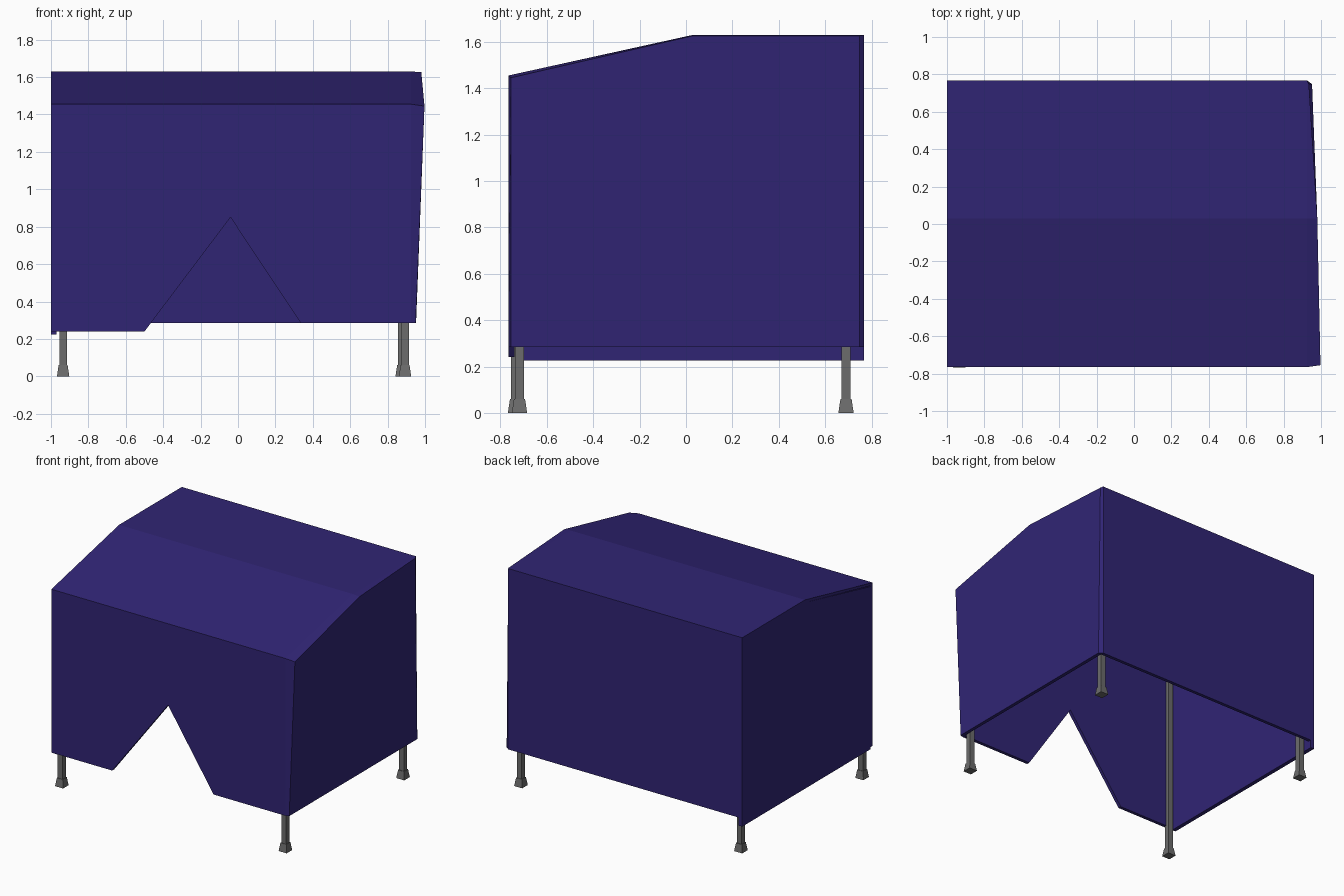
import bpy, bmesh

cube = bpy.data.objects.get("Cube")
if cube:
    bpy.data.objects.remove(cube)


def material(name, rgb):
    m = bpy.data.materials.new(name)
    m.use_nodes = True
    m.diffuse_color = (*rgb, 1)
    m.node_tree.nodes["Principled BSDF"].inputs["Base Color"].default_value = (*rgb, 1)
    return m


FABRIC = material("indigo fabric", (0.030, 0.018, 0.175))
METAL = material("grey metal", (0.15, 0.15, 0.15))


def loft(name, rings, mat):
    """Join matching rings of points into a closed solid."""
    bm = bmesh.new()
    loops = [[bm.verts.new(p) for p in ring] for ring in rings]
    n = len(loops[0])
    for a, b in zip(loops, loops[1:]):
        for i in range(n):
            j = (i + 1) % n
            bm.faces.new((a[i], a[j], b[j], b[i]))
    bm.faces.new(loops[0])
    bm.faces.new(loops[-1])
    bmesh.ops.recalc_face_normals(bm, faces=bm.faces)
    mesh = bpy.data.meshes.new(name)
    bm.to_mesh(mesh)
    bm.free()
    mesh.materials.append(mat)
    obj = bpy.data.objects.new(name, mesh)
    bpy.context.collection.objects.link(obj)
    return obj


def slab_y(name, outline, y0, y1):
    loft(name, [[(x, y, z) for x, z in outline] for y in (y0, y1)], FABRIC)


def slab_x(name, outline, x0, x1):
    loft(name, [[(x, y, z) for y, z in outline] for x in (x0, x1)], FABRIC)


LEFT, SEAM = -1.0, 0.925
FRONT, RIDGE, BACK = -0.765, 0.03, 0.768
EAVE, TOP, SKIN = 1.455, 1.63, 0.02

# Front panel with the pointed opening
slab_y("front_panel", [(LEFT, 0.24), (-0.5, 0.24), (-0.04, 0.85), (0.335, 0.285),
                       (SEAM, 0.285), (SEAM, EAVE), (LEFT, EAVE)], FRONT, FRONT + 0.025)

# Back panel
slab_y("back_panel", [(LEFT + 0.03, 0.285), (SEAM, 0.285), (SEAM, TOP - SKIN),
                      (LEFT + 0.03, TOP - SKIN)], BACK - 0.025, BACK)

# Straight side panel
slab_x("straight_side_panel", [(FRONT + 0.025, 0.225), (BACK, 0.225), (BACK, TOP - SKIN),
                               (RIDGE, TOP - SKIN), (FRONT + 0.025, EAVE - SKIN)],
       LEFT, LEFT + 0.03)

# Roof with a flat back half and a sloping front half
slab_x("roof", [(FRONT, EAVE), (RIDGE, TOP), (BACK, TOP), (BACK, TOP - SKIN),
                (RIDGE, TOP - SKIN), (FRONT, EAVE - SKIN)], LEFT, SEAM)

# Bulging side panel, with its outer skin pulled out unevenly
inner = [(FRONT, 0.285), (FRONT, EAVE), (RIDGE, TOP), (BACK, TOP), (BACK, 0.285)]
outer = [(0.95, FRONT + 0.01, 0.285), (0.997, FRONT + 0.01, EAVE - 0.01),
         (0.98, RIDGE, TOP - 0.004), (0.935, BACK - 0.02, TOP - 0.004),
         (0.952, BACK - 0.02, 0.285)]
loft("bulging_side_panel", [[(SEAM, y, z) for y, z in inner], outer], FABRIC)


# Full height legs on flared feet
def leg(name, x, y, top):
    def ring(r, z):
        return [(x + sx * r, y + sy * r, z)
                for sx, sy in ((-1, -1), (1, -1), (1, 1), (-1, 1))]
    loft(name + "_leg", [ring(0.02, 0.05), ring(0.02, top)], METAL)
    loft(name + "_foot", [ring(0.033, 0), ring(0.024, 0.06)], METAL)


for name, x, y, top in (("front_left", 0.893, -0.718, 1.42), ("back_left", 0.875, 0.69, 1.6),
                        ("front_right", -0.935, -0.735, 1.42), ("back_right", -0.935, 0.69, 1.6)):
    leg(name, x, y, top)
